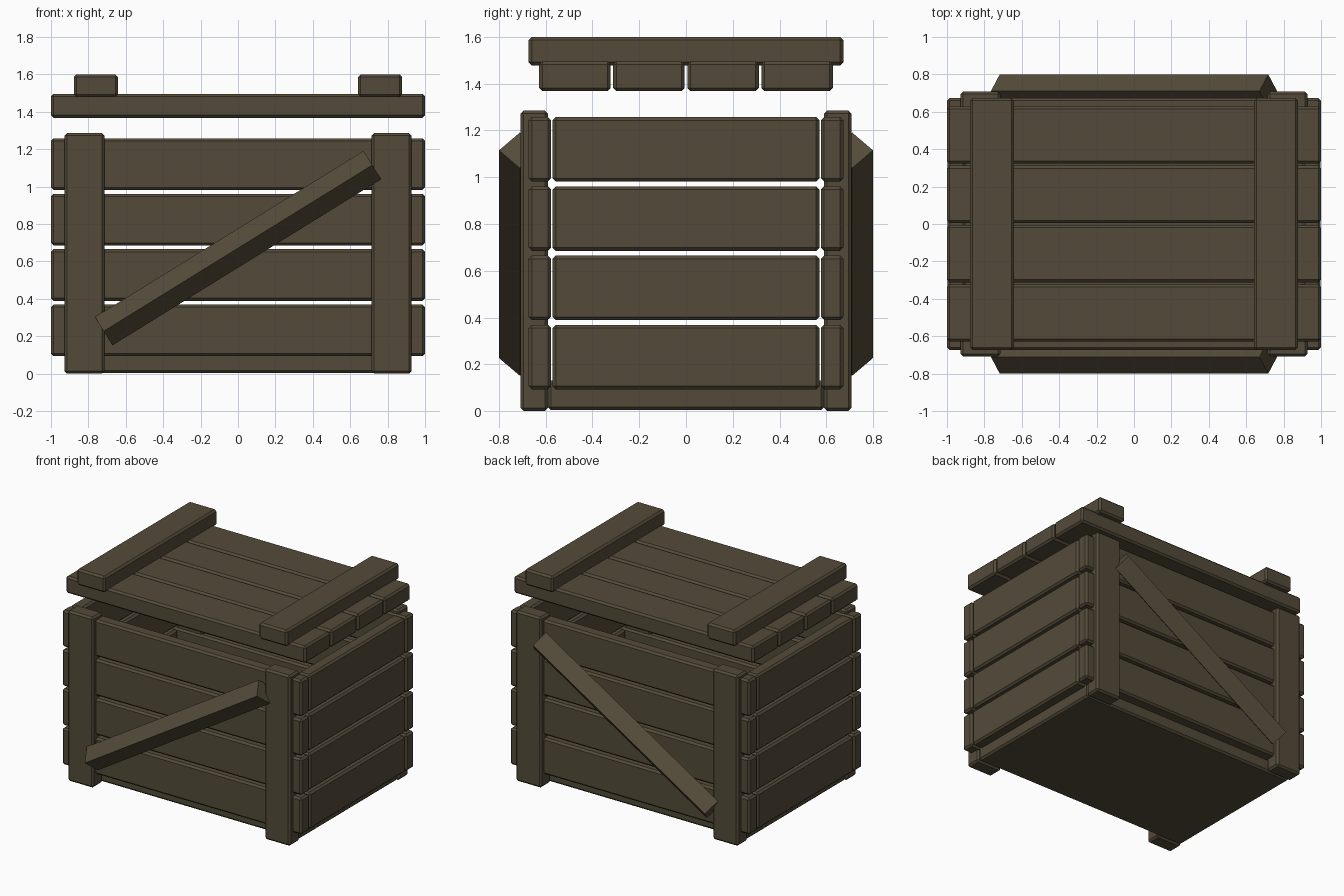
import bpy, bmesh, math
from mathutils import Matrix

if "Cube" in bpy.data.objects:
    bpy.data.objects.remove(bpy.data.objects["Cube"])

wood = bpy.data.materials.new("dark_wood")
wood.diffuse_color = (0.088, 0.070, 0.041, 1)
wood.use_nodes = True
wood.node_tree.nodes["Principled BSDF"].inputs["Base Color"].default_value = wood.diffuse_color


def board(name, lo, hi, bevel=0.014, matrix=None):
    """Box between two corners, with chamfered edges."""
    bm = bmesh.new()
    size = [h - l for l, h in zip(lo, hi)]
    mid = [(h + l) / 2 for l, h in zip(lo, hi)]
    bmesh.ops.create_cube(bm, size=1)
    bmesh.ops.scale(bm, vec=size, verts=bm.verts)
    if bevel:
        bmesh.ops.bevel(bm, geom=bm.edges[:], offset=bevel, segments=1,
                        affect='EDGES', profile=0.5)
    if matrix:
        bmesh.ops.transform(bm, matrix=matrix, verts=bm.verts)
    bmesh.ops.translate(bm, vec=mid, verts=bm.verts)
    bmesh.ops.recalc_face_normals(bm, faces=bm.faces)
    mesh = bpy.data.meshes.new(name)
    bm.to_mesh(mesh)
    bm.free()
    mesh.materials.append(wood)
    obj = bpy.data.objects.new(name, mesh)
    bpy.context.collection.objects.link(obj)
    return obj


def span(a, b, sign):
    """Interval a..b, mirrored when sign is negative."""
    return (a, b) if sign > 0 else (-b, -a)


# Floor slab
board("floor", (-0.92, -0.592, 0.004), (0.92, 0.592, 0.13))

# Wall planks: four rows on each side
for row in range(4):
    z0 = 0.093 + 0.2962 * row
    z1 = z0 + 0.276
    for s, label in ((-1, "front"), (1, "back")):
        y0, y1 = span(0.577, 0.673, s)
        board(f"{label}_plank_{row + 1}", (-1, y0, z0), (1, y1, z1))
    for s, label in ((-1, "left"), (1, "right")):
        x0, x1 = span(0.9, 0.997, s)
        board(f"{label}_plank_{row + 1}", (x0, -0.571, z0), (x1, 0.571, z1))

# Corner posts and diagonal braces on front and back
# Each brace is a square bar turned 45 degrees about its length
tilt = (Matrix.Rotation(-math.radians(31.74), 4, 'Y')
        @ Matrix.Rotation(math.radians(45), 4, 'X'))
for s, label in ((-1, "front"), (1, "back")):
    y0, y1 = span(0.59, 0.708, s)
    for t, side in ((-1, "left"), (1, "right")):
        x0, x1 = span(0.714, 0.928, t)
        board(f"{label}_{side}_post", (x0, y0, 0), (x1, y1, 1.286))
    h = 0.063
    yc = 0.711 * s
    board(f"{label}_brace", (-0.844, yc - h, 0.671 - h),
          (0.844, yc + h, 0.671 + h), 0, tilt)

# Lid planks
for i in range(4):
    yc = -0.4755 + 0.317 * i
    board(f"lid_plank_{i + 1}", (-1, yc - 0.153, 1.368), (1, yc + 0.153, 1.496))

# Lid battens
for t, side in ((-1, "left"), (1, "right")):
    x0, x1 = span(0.642, 0.877, t)
    board(f"lid_{side}_batten", (x0, -0.673, 1.478), (x1, 0.673, 1.6))
